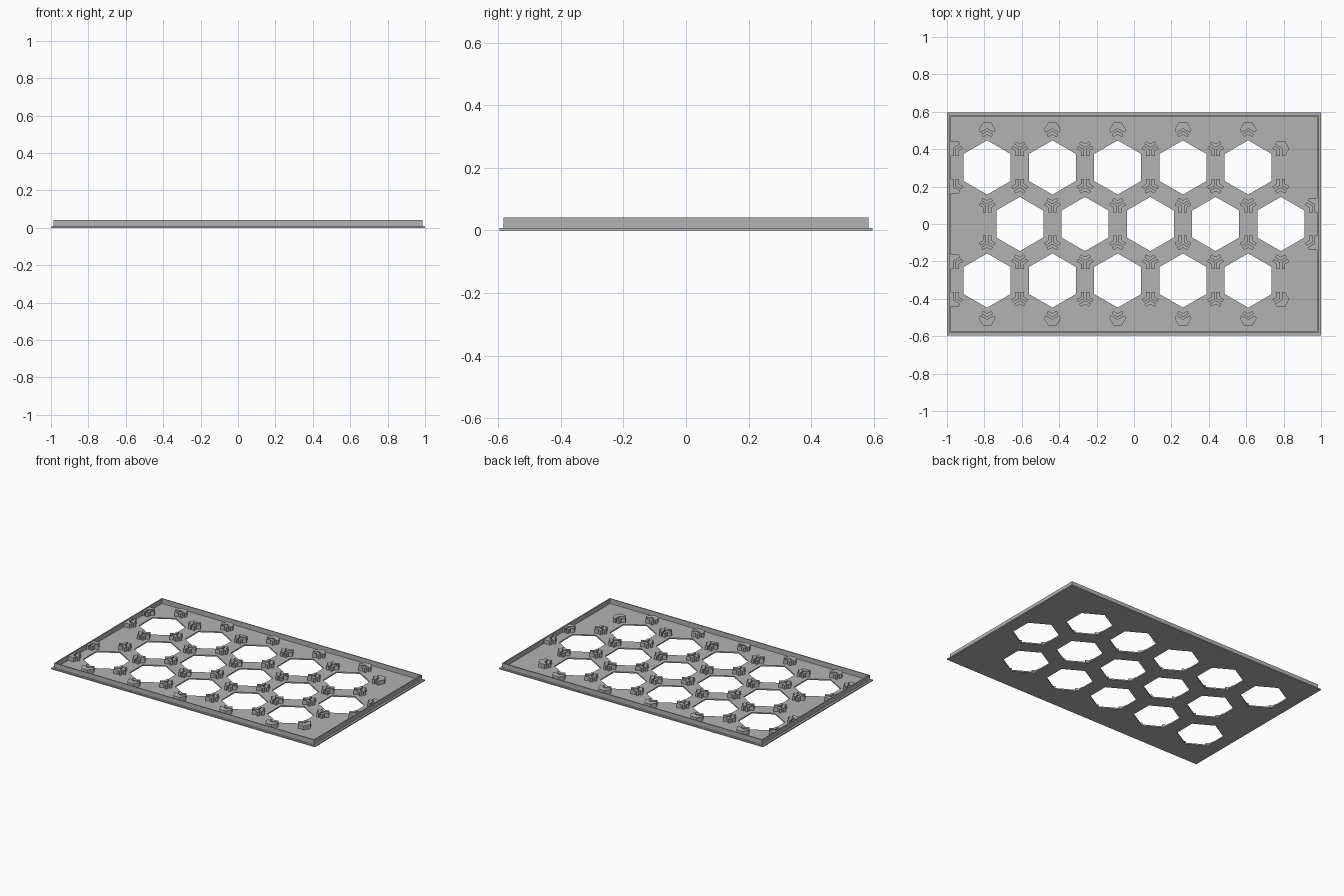
import bpy
import bmesh
from math import sin, cos, radians, sqrt
from mathutils import Vector

if "Cube" in bpy.data.objects:
    bpy.data.objects.remove(bpy.data.objects["Cube"], do_unlink=True)

PITCH = 0.349                 # spacing of the hexagonal cells
CORNER = PITCH / sqrt(3)      # cell centre to cell corner
HOLE = 0.145                  # hole radius
CLIP = 0.045                  # clip cluster radius
SLOT = 0.005                  # half width of the slots in a cluster
BASE_Z, CLIP_Z, WALL_Z = 0.008, 0.036, 0.041
WALL_X, WALL_Y, WALL_T = 0.986, 0.583, 0.007

grey = bpy.data.materials.new("mid_grey")
grey.use_nodes = True
grey.diffuse_color = (0.45, 0.45, 0.45, 1)
grey.node_tree.nodes["Principled BSDF"].inputs["Base Color"].default_value = grey.diffuse_color


def polar(r, deg):
    return Vector((r * cos(radians(deg)), r * sin(radians(deg)), 0))


def rectangle(x, y):
    return [Vector(p) for p in ((-x, -y, 0), (x, -y, 0), (x, y, 0), (-x, y, 0))]


def add_loop(bm, points):
    verts = [bm.verts.new(p) for p in points]
    return verts, [bm.edges.new((verts[i - 1], verts[i])) for i in range(len(verts))]


def extrude_to_object(name, bm, bottom, top):
    """Raise the flat faces into a solid and make an object of it."""
    result = bmesh.ops.extrude_face_region(bm, geom=bm.faces[:])
    raised = [g for g in result["geom"] if isinstance(g, bmesh.types.BMVert)]
    for v in bm.verts:
        v.co.z = bottom
    for v in raised:
        v.co.z = top
    bmesh.ops.recalc_face_normals(bm, faces=bm.faces[:])
    mesh = bpy.data.meshes.new(name)
    bm.to_mesh(mesh)
    bm.free()
    mesh.materials.append(grey)
    obj = bpy.data.objects.new(name, mesh)
    bpy.context.collection.objects.link(obj)
    return obj


def sheet(name, loops, bottom, top):
    """Plate from an outline followed by its holes."""
    bm = bmesh.new()
    edges = []
    for points in loops:
        edges += add_loop(bm, points)[1]
    bmesh.ops.triangle_fill(bm, use_beauty=True, edges=edges, normal=(0, 0, 1))
    return extrude_to_object(name, bm, bottom, top)


# Cell layout: three staggered rows of five
cells = []
for row in (-1, 0, 1):
    shift = PITCH / 4 if row == 0 else -PITCH / 4
    cells += [Vector((shift + i * PITCH, row * 1.5 * CORNER, 0)) for i in range(-2, 3)]

# Base plate with hexagonal holes, and the thin rim
holes = [[c + polar(HOLE, 30 + 60 * k) for k in range(6)] for c in cells]
sheet("base_plate", [rectangle(1, 0.596)] + holes, 0, BASE_Z)
sheet("rim_wall", [rectangle(WALL_X, WALL_Y),
                   rectangle(WALL_X - WALL_T, WALL_Y - WALL_T)], BASE_Z, WALL_Z)

# Cell corners, each with the directions towards the cells that share it
corners = {}
for c in cells:
    for k in range(6):
        angle = 30 + 60 * k
        p = c + polar(CORNER, angle)
        key = (round((p.x + PITCH / 4) / (PITCH / 2)), round(p.y / (CORNER / 2)))
        corners.setdefault(key, (p, []))[1].append(angle + 180)


def slot_end(d, side, offset):
    """Point where a slot side meets the cluster outline."""
    along = d + side * 60
    return polar(CLIP * sqrt(3) / 2, along) + polar(offset, along - side * 90)


def chevron(d):
    return [polar(SLOT * 2 / sqrt(3), d), slot_end(d, -1, SLOT), polar(CLIP, d - 30),
            polar(CLIP / sqrt(3), d), polar(CLIP, d + 30), slot_end(d, 1, SLOT)]


def crown(d):
    return ([polar(SLOT * 2 / sqrt(3), d + 180), slot_end(d, 1, -SLOT)]
            + [polar(CLIP, d + a) for a in (90, 150, 210, 270)] + [slot_end(d, -1, -SLOT)])


# Slotted corner clips, trimmed where they meet the rim
bm = bmesh.new()
for p, directions in corners.values():
    d = directions[0]
    if len(directions) == 1:
        shapes = [chevron(d), crown(d)]
    else:
        shapes = [chevron(d + a) for a in (0, 120, 240)]
    for shape in shapes:
        bm.faces.new([bm.verts.new(p + q) for q in shape])
for side in (-1, 1):
    bmesh.ops.bisect_plane(bm, geom=bm.verts[:] + bm.edges[:] + bm.faces[:],
                           plane_co=(side * (WALL_X - WALL_T), 0, 0),
                           plane_no=(side, 0, 0), clear_outer=True)
extrude_to_object("corner_clips", bm, BASE_Z, CLIP_Z)
